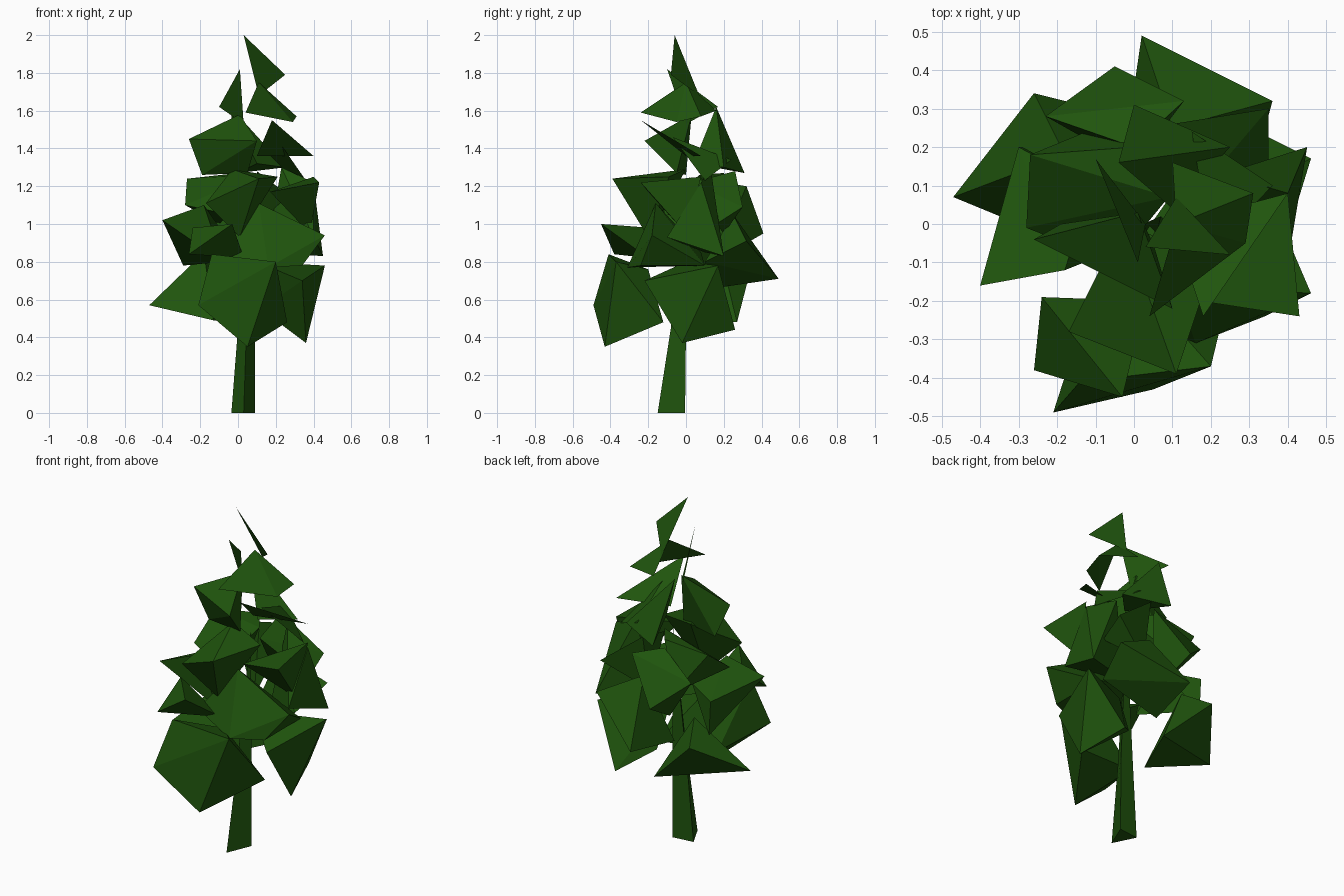
import bpy
import bmesh

# Remove only the default cube
default_cube = bpy.data.objects.get("Cube")
if default_cube:
    bpy.data.objects.remove(default_cube, do_unlink=True)

# One flat green for trunk and foliage
green = bpy.data.materials.new("leaf_green")
green.use_nodes = True
leaf_colour = (0.014, 0.09, 0.004, 1)
green.diffuse_color = leaf_colour
shader = green.node_tree.nodes["Principled BSDF"]
shader.inputs["Base Color"].default_value = leaf_colour
shader.inputs["Roughness"].default_value = 1


def finish(name, bm):
    """Turn a bmesh into a flat shaded green object."""
    bmesh.ops.recalc_face_normals(bm, faces=bm.faces[:])
    mesh = bpy.data.meshes.new(name)
    bm.to_mesh(mesh)
    bm.free()
    mesh.materials.append(green)
    part = bpy.data.objects.new(name, mesh)
    bpy.context.collection.objects.link(part)
    return part


def leaf(name, *corners):
    """Single flat leaf shard."""
    bm = bmesh.new()
    bm.faces.new([bm.verts.new(corner) for corner in corners])
    return finish(name, bm)


def clump(name, *corners):
    """Faceted foliage clump stretched over its corner points."""
    bm = bmesh.new()
    for corner in corners:
        bm.verts.new(corner)
    hull = bmesh.ops.convex_hull(bm, input=bm.verts[:])
    spare = {item for key in ("geom_interior", "geom_unused") for item in hull[key]
             if isinstance(item, bmesh.types.BMVert)}
    bmesh.ops.delete(bm, geom=list(spare), context="VERTS")
    return finish(name, bm)


def loft(name, rings, tip):
    """Skin matching rings from the base up to a pointed tip."""
    bm = bmesh.new()
    loops = [[bm.verts.new(point) for point in ring] for ring in rings]
    top = bm.verts.new(tip)
    sides = len(loops[0])
    bm.faces.new(loops[0])
    for lower, upper in zip(loops, loops[1:]):
        for i in range(sides):
            j = (i + 1) % sides
            bm.faces.new((lower[i], lower[j], upper[j], upper[i]))
    for i in range(sides):
        bm.faces.new((loops[-1][i], loops[-1][(i + 1) % sides], top))
    return finish(name, bm)


# Leaning three-sided trunk
loft("trunk",
     [[(-.035, -.02, 0), (.03, -.15, 0), (.09, -.005, 0)],
      [(0, -.01, .45), (.045, -.08, .45), (.09, 0, .45)]],
     (.07, .02, 1.25))

# Lowest tier of foliage
clump("front_lower_clump",
      (-.14, -.41, .84), (.2, -.37, .8), (-.21, -.49, .57), (.05, -.43, .35),
      (.26, -.12, .48), (-.1, -.15, .5), (.05, -.2, .76))
clump("left_lower_clump",
      (.46, .17, .78), (.36, -.02, .37), (.28, .26, .44), (.34, -.22, .7),
      (.12, .1, .55), (.1, 0, .8))
clump("right_lower_clump",
      (-.47, .07, .57), (-.26, .34, .75), (-.13, -.07, .49), (-.18, .18, .85),
      (.02, .27, .48))
clump("back_lower_clump",
      (.02, .49, .71), (.36, .32, .91), (-.03, .15, .66), (.1, .25, 1.05),
      (.3, .1, .8))

# Middle tier of foliage
clump("front_left_middle_clump",
      (.11, -.16, 1.11), (.46, -.18, .94), (-.11, -.22, .84), (.34, -.24, .78),
      (.16, -.31, .77), (.1, .08, .85), (.34, .1, .78))
clump("front_right_middle_clump",
      (-.26, -.38, .84), (-.24, -.19, .98), (-.03, -.45, 1), (.03, -.2, .82))
clump("right_middle_clump",
      (-.4, -.16, 1.02), (-.29, .2, .78), (-.11, .1, 1), (-.18, -.12, 1.1),
      (-.08, -.08, .8), (-.3, .2, .98))
clump("back_middle_clump",
      (-.05, .41, .95), (.13, .32, 1.2), (-.23, .28, 1.1), (0, .15, .8),
      (0, .2, 1.22))
clump("left_middle_clump",
      (.45, .2, .83), (.23, .13, 1.3), (.4, .08, 1.22), (.4, -.1, .93),
      (.15, .1, .85))

# Shoulder tier of foliage
clump("front_shoulder_clump",
      (-.17, -.28, 1.11), (-.03, 0, 1.29), (.21, -.09, 1.25), (.11, -.39, 1.24),
      (.01, -.2, .93))
clump("left_shoulder_clump",
      (.43, -.24, 1.22), (.4, .08, 1.25), (.38, 0, .95), (.17, -.2, 1.17))
clump("right_shoulder_clump",
      (-.27, .18, 1.24), (-.28, -.01, 1.1), (0, .2, 1.27), (.09, .07, 1.26),
      (-.05, -.1, 1.05), (-.1, .25, 1))
clump("back_shoulder_clump",
      (.35, .3, 1.09), (.35, .16, 1), (.1, .26, 1.28), (.12, .03, 1.22),
      (.1, .2, .95))

# Upper tier of foliage
clump("right_upper_clump",
      (-.26, -.04, 1.45), (.01, .03, 1.58), (.1, -.22, 1.44), (-.19, 0, 1.26),
      (.05, -.05, 1.27))
clump("back_upper_clump",
      (-.04, .16, 1.62), (.25, .2, 1.3), (.1, .04, 1.32), (0, .31, 1.27))
leaf("left_upper_leaf", (.18, -.24, 1.55), (.4, .08, 1.36), (.1, 0, 1.36))
leaf("left_hanging_leaf", (.36, .1, 1.23), (.2, -.07, 1.46), (.15, .24, 1.34))

# Sparse leaves at the crown
clump("crown_front_leaf",
      (.04, -.24, 1.59), (.11, 0, 1.75), (.31, .08, 1.57), (.29, -.05, 1.54))
leaf("crown_left_leaf", (.11, 0, 1.75), (.31, .08, 1.57), (.1, .16, 1.6))
leaf("crown_right_leaf", (.01, -.1, 1.82), (-.1, .17, 1.62), (.03, 0, 1.53))
leaf("crown_tip_leaf", (.03, -.06, 2), (.25, -.08, 1.79), (.11, .07, 1.68))
